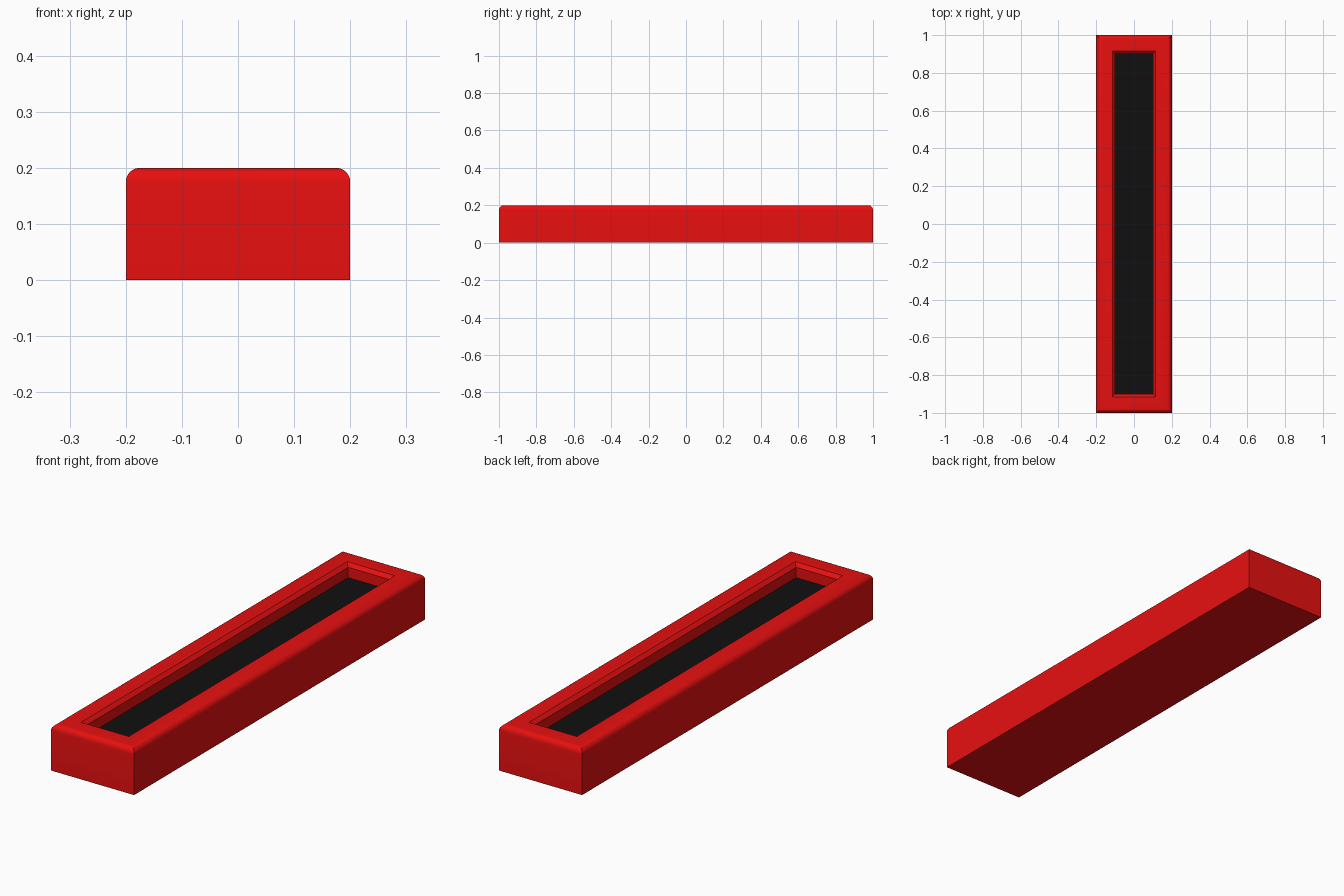
import bpy
import bmesh
import math

default = bpy.data.objects.get("Cube")
if default:
    bpy.data.objects.remove(default, do_unlink=True)

WIDTH, LENGTH, HEIGHT = 0.4, 2.0, 0.2
ROUND = 0.025      # rounded top rim
RIM = 0.085        # rim width around the recess
CHAMFER = 0.015    # sloped inner lip
FLOOR = 0.14       # height of the recess floor


def make_material(name, rgb):
    mat = bpy.data.materials.new(name)
    mat.use_nodes = True
    mat.diffuse_color = (*rgb, 1)
    mat.node_tree.nodes["Principled BSDF"].inputs["Base Color"].default_value = (*rgb, 1)
    return mat


red = make_material("red_shell", (0.8, 0.005, 0.005))
black = make_material("black_floor", (0.005, 0.005, 0.005))


def top_face(bm):
    up = [f for f in bm.faces if f.normal.z > 0.99]
    return max(up, key=lambda f: f.calc_area())


# Solid block standing on the ground
bm = bmesh.new()
bmesh.ops.create_cube(bm, size=1)
for v in bm.verts:
    v.co = (v.co.x * WIDTH, v.co.y * LENGTH, (v.co.z + 0.5) * HEIGHT)
bm.normal_update()

# Rounded edges around the top only
bmesh.ops.bevel(bm, geom=list(top_face(bm).edges), offset=ROUND, segments=6,
                profile=0.5, affect='EDGES', clamp_overlap=True)
bm.normal_update()

# Flat rim, sloped lip, then straight recess walls
panel = top_face(bm)
bmesh.ops.inset_region(bm, faces=[panel], thickness=RIM - ROUND, use_even_offset=True)
bmesh.ops.inset_region(bm, faces=[panel], thickness=CHAMFER, depth=-CHAMFER,
                       use_even_offset=True)
panel = bmesh.ops.extrude_discrete_faces(bm, faces=[panel])["faces"][0]
for v in panel.verts:
    v.co.z = FLOOR

# Black recess floor
panel.material_index = 1
bmesh.ops.recalc_face_normals(bm, faces=bm.faces)

mesh = bpy.data.meshes.new("recessed_tray")
bm.to_mesh(mesh)
bm.free()
mesh.materials.append(red)
mesh.materials.append(black)
tray = bpy.data.objects.new("recessed_tray", mesh)
bpy.context.collection.objects.link(tray)

# Smooth rim with crisp corners
bpy.ops.object.select_all(action='DESELECT')
tray.select_set(True)
bpy.context.view_layer.objects.active = tray
bpy.ops.object.shade_smooth_by_angle(angle=math.radians(30))
